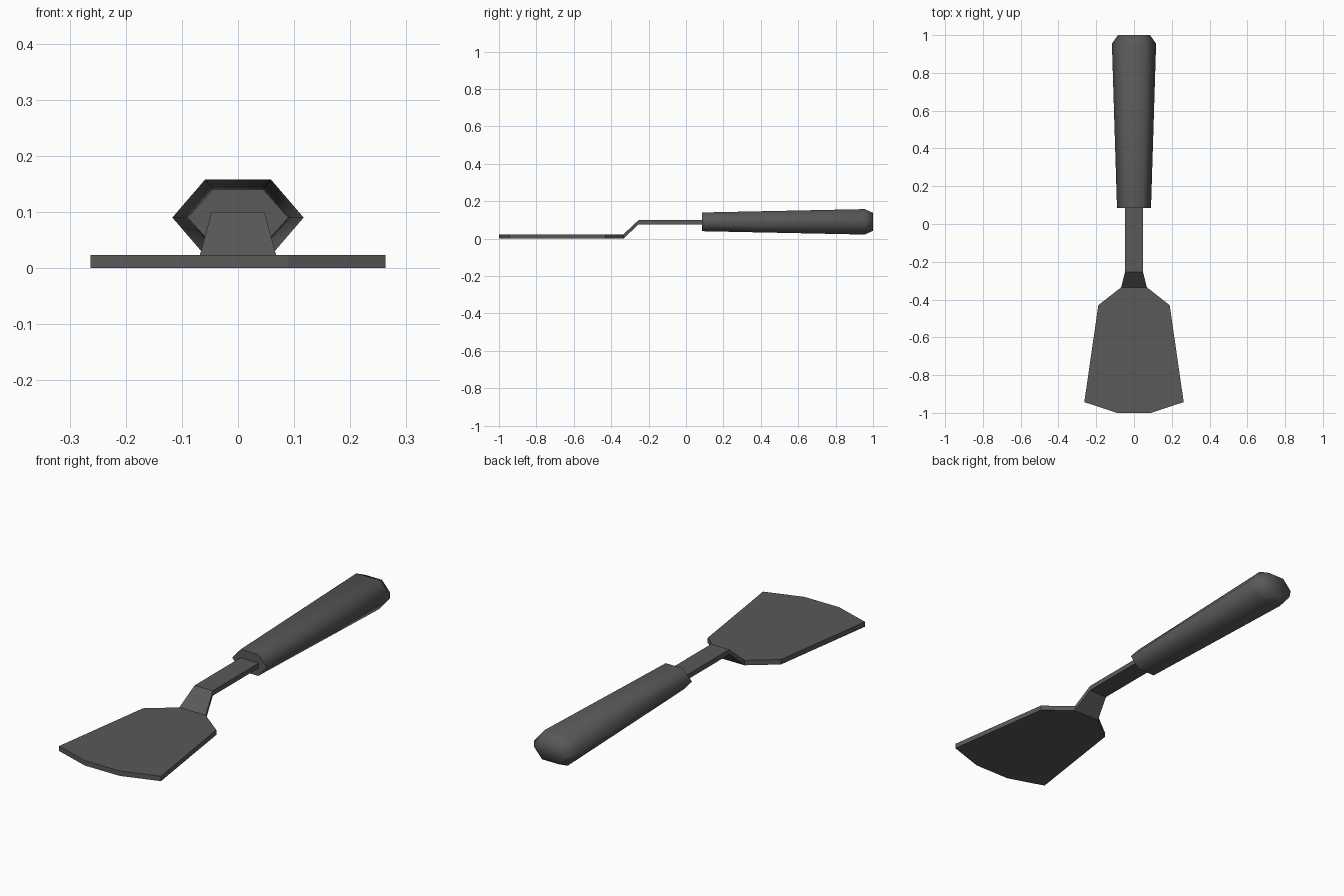
import bpy
import math

cube = bpy.data.objects.get("Cube")
if cube:
    bpy.data.objects.remove(cube, do_unlink=True)

grey = bpy.data.materials.new("dark_grey")
grey.use_nodes = True
colour = (0.1, 0.1, 0.1, 1)
grey.diffuse_color = colour
grey.node_tree.nodes["Principled BSDF"].inputs["Base Color"].default_value = colour


def loft(name, rings):
    """Join equal rings of points into a closed solid with end caps."""
    n = len(rings[0])
    verts = [p for ring in rings for p in ring]
    faces = [tuple(range(n))[::-1], tuple(range(len(verts) - n, len(verts)))]
    for r in range(len(rings) - 1):
        for i in range(n):
            j = (i + 1) % n
            faces.append((r * n + i, r * n + j, (r + 1) * n + j, (r + 1) * n + i))
    mesh = bpy.data.meshes.new(name)
    mesh.from_pydata(verts, [], faces)
    mesh.materials.append(grey)
    obj = bpy.data.objects.new(name, mesh)
    bpy.context.collection.objects.link(obj)
    return obj


thick = 0.023

# Blade: mirrored outline, extruded upwards
half = [(0.09, -1.0), (0.263, -0.943), (0.189, -0.43), (0.068, -0.335)]
outline = half + [(-x, y) for x, y in reversed(half)]
loft("blade", [[(x, y, z) for x, y in outline] for z in (0, thick)])

# Cranked neck and shank: rectangular sections (y, half width, top z)
sections = [(-0.335, 0.068, thick), (-0.253, 0.047, 0.1), (0.12, 0.047, 0.1)]
loft("shank", [[(w, y, z - thick), (w, y, z), (-w, y, z), (-w, y, z - thick)]
               for y, w, z in sections])

# Handle: flattened hexagons (y, half width, half height)
hexes = [(0.085, 0.09, 0.05), (0.955, 0.117, 0.068), (1.0, 0.085, 0.048)]
angles = [-i * math.pi / 3 for i in range(6)]
rise = math.sin(math.pi / 3)
handle = loft("handle", [[(w * math.cos(a), y, 0.09 + h * math.sin(a) / rise) for a in angles]
                         for y, w, h in hexes])
bpy.ops.object.select_all(action="DESELECT")
handle.select_set(True)
bpy.context.view_layer.objects.active = handle
bpy.ops.object.shade_smooth_by_angle(angle=math.radians(84))
